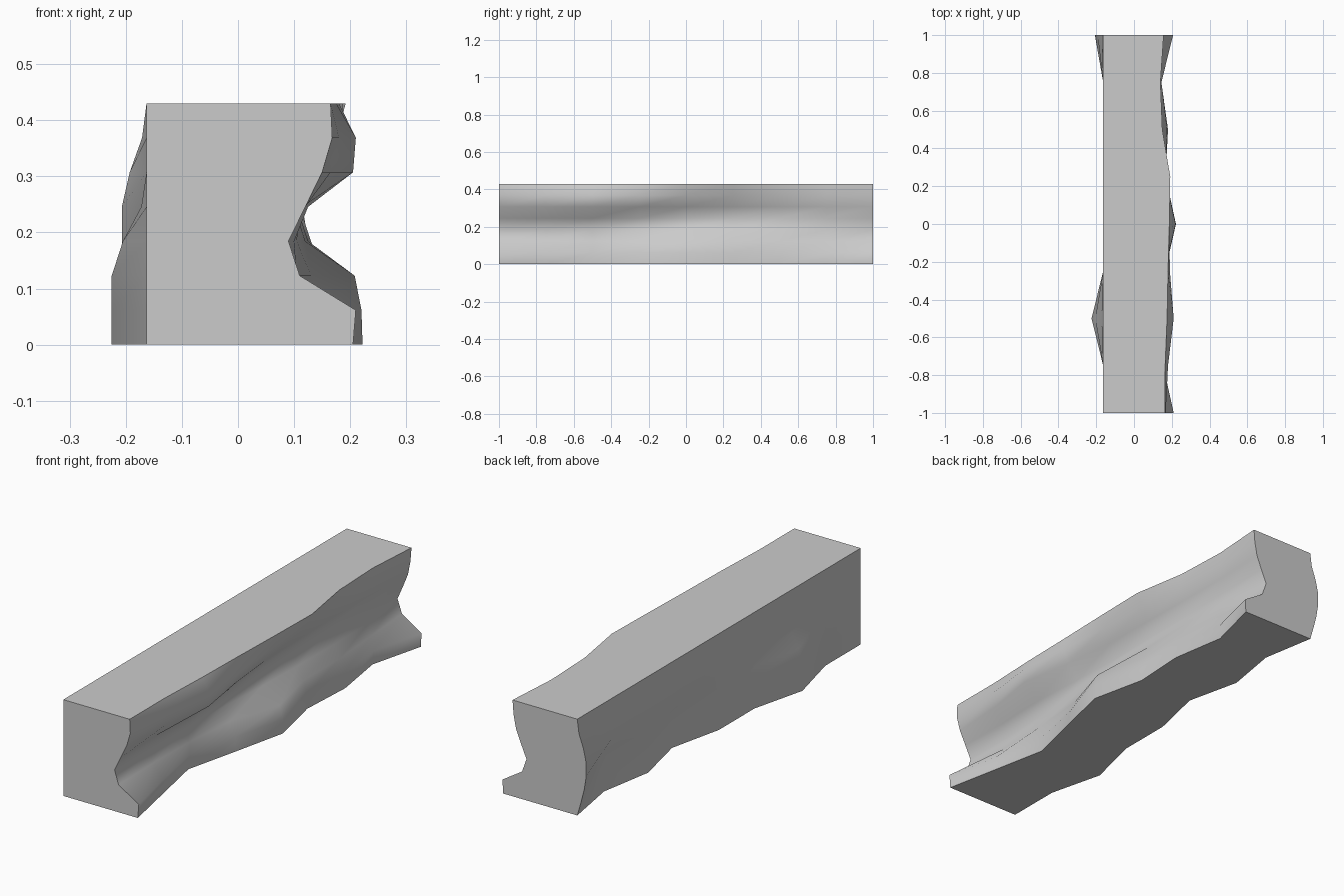
import bpy, bmesh, math

if "Cube" in bpy.data.objects:
    bpy.data.objects.remove(bpy.data.objects["Cube"])

H = 0.43
ROWS = 8
BACK = -0.163

# Carved face: one profile (bottom to top) for each station along y
carved = [
    (.205, .21, .11, .09, .12, .15, .168, .165),
    (.155, .155, .105, .09, .115, .165, .18, .165),
    (.105, .11, .11, .10, .125, .205, .21, .175),
    (.165, .16, .13, .105, .11, .165, .19, .18),
    (.222, .22, .208, .12, .10, .14, .175, .187),
    (.167, .165, .15, .125, .105, .135, .165, .192),
    (.18, .175, .15, .13, .105, .13, .15, .15),
    (.14, .145, .13, .125, .11, .13, .14, .14),
    (.203, .207, .11, .088, .115, .14, .152, .157),
]
# Plain face: bulges and dents at the foot that fade upwards, plus a bulge at the far end
foot = (0, 0, -.062, 0, 0, .057, 0, .043, 0)
fade = (1, 1, 1, .68, .15, 0, 0, 0)
end_bulge = (0, -.018, -.034, -.044, -.044, -.03, -.008, 0)

bm = bmesh.new()
rings = []
for i, profile in enumerate(carved):
    y = -1 + 2 * i / (len(carved) - 1)
    left, right = [], []
    for r in range(ROWS):
        z = H * r / (ROWS - 1)
        x = BACK + foot[i] * fade[r]
        if i == len(carved) - 1:
            x += end_bulge[r]
        left.append(bm.verts.new((x, y, z)))
        right.append(bm.verts.new((profile[r], y, z)))
    rings.append(right + left[::-1])

# Skin between neighbouring sections, then the two end caps
for a, b in zip(rings, rings[1:]):
    n = len(a)
    for k in range(n):
        m = (k + 1) % n
        bm.faces.new((a[k], b[k], b[m], a[m]))
bm.faces.new(rings[0])
bm.faces.new(rings[-1][::-1])
bmesh.ops.recalc_face_normals(bm, faces=bm.faces)

mesh = bpy.data.meshes.new("rock_ledge")
bm.to_mesh(mesh)
bm.free()
ledge = bpy.data.objects.new("rock_ledge", mesh)
bpy.context.collection.objects.link(ledge)
bpy.context.view_layer.objects.active = ledge
ledge.select_set(True)
bpy.ops.object.shade_smooth_by_angle(angle=math.radians(62))
